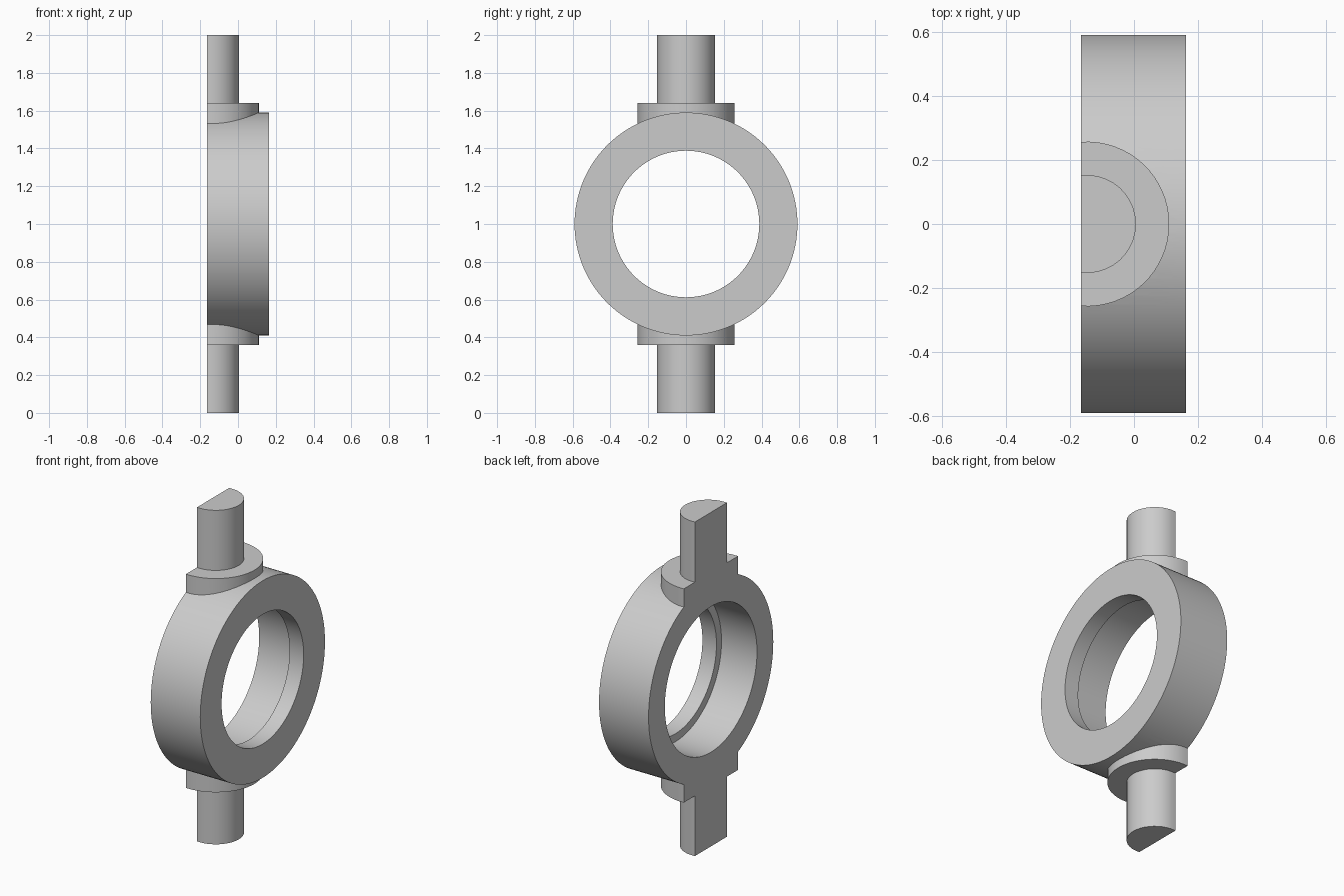
import bpy
import bmesh
from math import cos, sin, pi, asin, radians

cube = bpy.data.objects.get("Cube")
if cube:
    bpy.data.objects.remove(cube, do_unlink=True)

BACK, FRONT = -0.165, 0.163    # flat faces of the ring along x
AXIS_X = -0.147                # trunnion axis, just inside the flat back
MID_Z = 1.0

grey = bpy.data.materials.new("plain grey")
grey.use_nodes = True
COLOUR = (0.6, 0.6, 0.6, 1)
grey.diffuse_color = COLOUR
grey.node_tree.nodes["Principled BSDF"].inputs["Base Color"].default_value = COLOUR


def make_object(name, bm):
    bmesh.ops.recalc_face_normals(bm, faces=bm.faces)
    mesh = bpy.data.meshes.new(name)
    bm.to_mesh(mesh)
    bm.free()
    mesh.materials.append(grey)
    obj = bpy.data.objects.new(name, mesh)
    bpy.context.collection.objects.link(obj)
    return obj


def lathe_ring(name, profile, segments):
    """Revolve a closed (x, radius) profile around the x axis."""
    bm = bmesh.new()
    loops = []
    for i in range(segments):
        a = 2 * pi * i / segments
        loops.append([bm.verts.new((x, r * cos(a), MID_Z + r * sin(a)))
                      for x, r in profile])
    n = len(profile)
    for i in range(segments):
        a, b = loops[i], loops[(i + 1) % segments]
        for j in range(n):
            k = (j + 1) % n
            bm.faces.new((a[j], a[k], b[k], b[j]))
    return make_object(name, bm)


def cut_cylinder(name, radius, z0, z1, segments):
    """Upright cylinder with its back sliced flat, level with the ring."""
    end = pi / 2 + asin((AXIS_X - BACK) / radius)
    bm = bmesh.new()
    outline = []
    for i in range(segments + 1):
        a = -end + 2 * end * i / segments
        outline.append(bm.verts.new((AXIS_X + radius * cos(a), radius * sin(a), z0)))
    for v in (outline[0], outline[-1]):
        v.co.x = BACK
    base = bm.faces.new(outline)
    top = bmesh.ops.extrude_face_region(bm, geom=[base])["geom"]
    bmesh.ops.translate(bm, vec=(0, 0, z1 - z0),
                        verts=[g for g in top if isinstance(g, bmesh.types.BMVert)])
    return make_object(name, bm)


# Ring with a wide bore at the back and a narrower lip at the front
STEP, LIP, BORE, OUTER = 0.07, 0.388, 0.436, 0.59
ring = lathe_ring("ring_with_trunnions",
                  [(BACK, OUTER), (FRONT, OUTER), (FRONT, LIP),
                   (STEP, LIP), (STEP, BORE), (BACK, BORE)], 128)

# Collars and shafts, above and below
parts = []
for side, s in (("upper", 1), ("lower", -1)):
    for part, radius, start, stop, seg in (("collar", 0.257, 0.5, 0.64, 32),
                                           ("shaft", 0.153, 0.55, 1.0, 20)):
        z0, z1 = sorted((MID_Z + s * start, MID_Z + s * stop))
        parts.append(cut_cylinder(f"{side}_{part}", radius, z0, z1, seg))

# Weld everything into one solid
bpy.context.view_layer.objects.active = ring
for part in parts:
    mod = ring.modifiers.new(part.name, "BOOLEAN")
    mod.operation = "UNION"
    mod.solver = "EXACT"
    mod.object = part
    bpy.ops.object.modifier_apply(modifier=mod.name)
    bpy.data.objects.remove(part, do_unlink=True)

# Smooth the curved walls, keep the edges crisp
bpy.ops.object.select_all(action="DESELECT")
ring.select_set(True)
bpy.ops.object.shade_smooth_by_angle(angle=radians(30))
